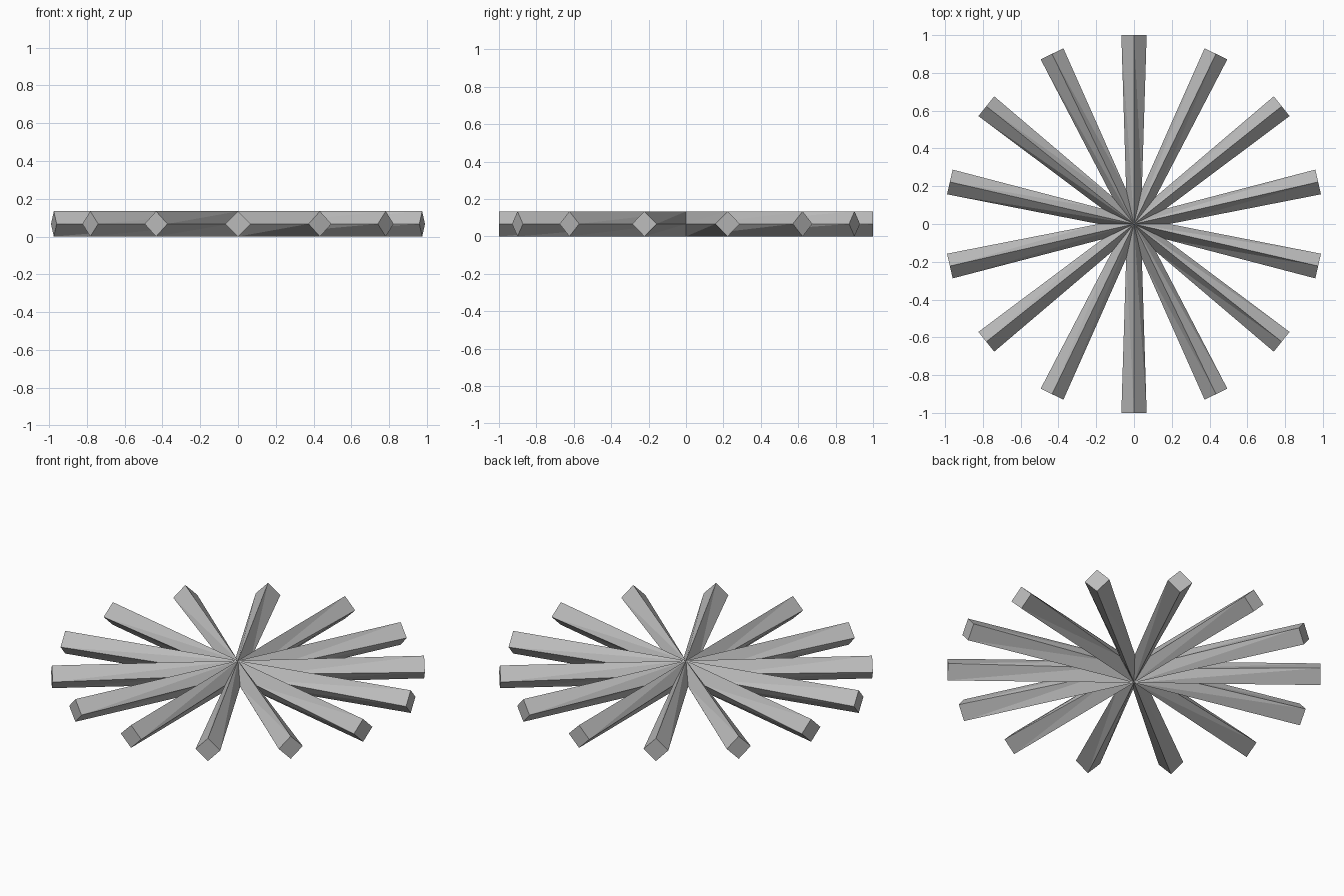
import bpy, bmesh
from math import cos, sin, pi

cube = bpy.data.objects.get("Cube")
if cube:
    bpy.data.objects.remove(cube)

ARMS = 14
HALF = 0.067      # half diagonal of the diamond section
VALLEY = 0.187    # radius where neighbouring arms meet
STEP = 2 * pi / ARMS

grey = bpy.data.materials.new("grey")
grey.use_nodes = True
colour = (0.5, 0.5, 0.5, 1)
grey.diffuse_color = colour
grey.node_tree.nodes["Principled BSDF"].inputs["Base Color"].default_value = colour

bm = bmesh.new()


def polar(radius, angle, side, z):
    """Vertex at a radius along an angle, shifted sideways."""
    return bm.verts.new((radius * cos(angle) - side * sin(angle),
                         radius * sin(angle) + side * cos(angle), z))


# Hub points and the valleys between the arms
hub_top = polar(0, 0, 0, 2 * HALF)
hub_base = polar(0, 0, 0, 0)
angles = [pi / 2 + i * STEP for i in range(ARMS)]
valleys = [polar(VALLEY, a + STEP / 2, 0, HALF) for a in angles]

# Arms: diamond tip, with creased sides running back to the hub
for i, a in enumerate(angles):
    top = polar(1, a, 0, 2 * HALF)
    left = polar(1, a, HALF, HALF)
    base = polar(1, a, 0, 0)
    right = polar(1, a, -HALF, HALF)
    v_left, v_right = valleys[i], valleys[i - 1]
    bm.faces.new((top, left, base, right))
    for face in ((top, hub_top, left), (left, hub_top, v_left),
                 (top, right, v_right), (top, v_right, hub_top),
                 (base, left, v_left), (base, v_left, hub_base),
                 (base, hub_base, right), (right, hub_base, v_right)):
        bm.faces.new(face)

bmesh.ops.recalc_face_normals(bm, faces=bm.faces[:])
mesh = bpy.data.meshes.new("star_arms")
bm.to_mesh(mesh)
bm.free()
mesh.materials.append(grey)
star = bpy.data.objects.new("star_arms", mesh)
bpy.context.collection.objects.link(star)
